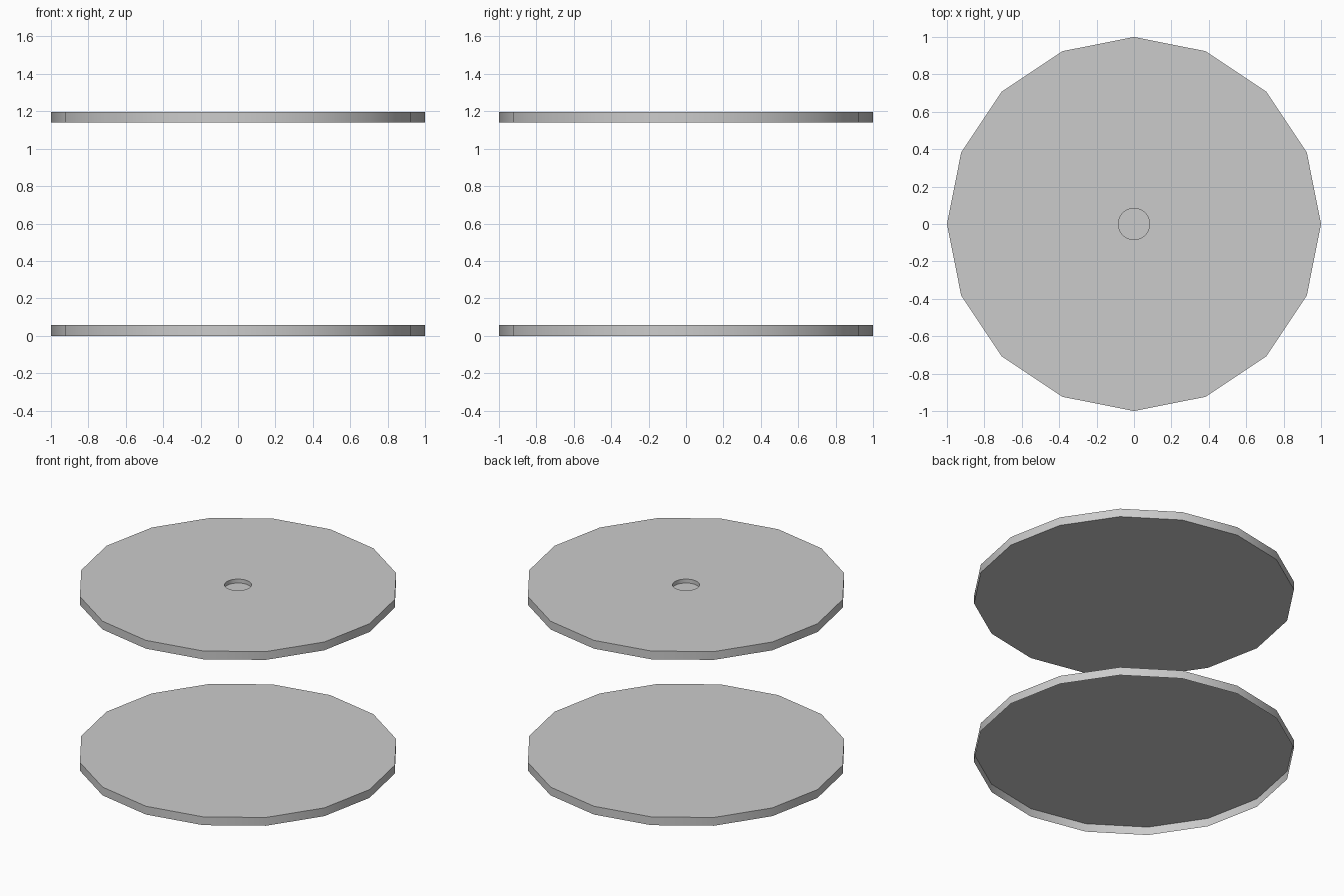
import bpy
import bmesh
import math

if "Cube" in bpy.data.objects:
    bpy.data.objects.remove(bpy.data.objects["Cube"])

DISC_SIDES = 16
THICKNESS = 0.057
UPPER_BOTTOM = 1.14


def cylinder(name, radius, z_bottom, z_top, sides):
    bpy.ops.mesh.primitive_cylinder_add(
        vertices=sides, radius=radius, depth=z_top - z_bottom,
        location=(0, 0, (z_bottom + z_top) / 2))
    obj = bpy.context.object
    obj.name = name
    return obj


def smooth(obj):
    bpy.ops.object.select_all(action='DESELECT')
    obj.select_set(True)
    bpy.context.view_layer.objects.active = obj
    bpy.ops.object.shade_smooth_by_angle(angle=math.radians(30))


# Lower plate: a thin shell, open underneath
lower_plate = cylinder("lower_plate", 1.0, 0.0, THICKNESS, DISC_SIDES)
bm = bmesh.new()
bm.from_mesh(lower_plate.data)
bm.normal_update()
bottom = [f for f in bm.faces if f.normal.z < -0.9]
bmesh.ops.delete(bm, geom=bottom, context='FACES_ONLY')
bm.to_mesh(lower_plate.data)
bm.free()

# Upper plate: closed, with a shallow round recess in its top
upper_plate = cylinder("upper_plate", 1.0, UPPER_BOTTOM,
                       UPPER_BOTTOM + THICKNESS, DISC_SIDES)
cutter = cylinder("recess_cutter", 0.084, 1.17, 1.25, 32)
cutter.hide_render = True
bpy.context.view_layer.objects.active = upper_plate
mod = upper_plate.modifiers.new("recess", 'BOOLEAN')
mod.operation = 'DIFFERENCE'
mod.solver = 'EXACT'
mod.object = cutter
bpy.ops.object.modifier_apply(modifier=mod.name)
bpy.data.objects.remove(cutter, do_unlink=True)

for plate in (lower_plate, upper_plate):
    smooth(plate)
